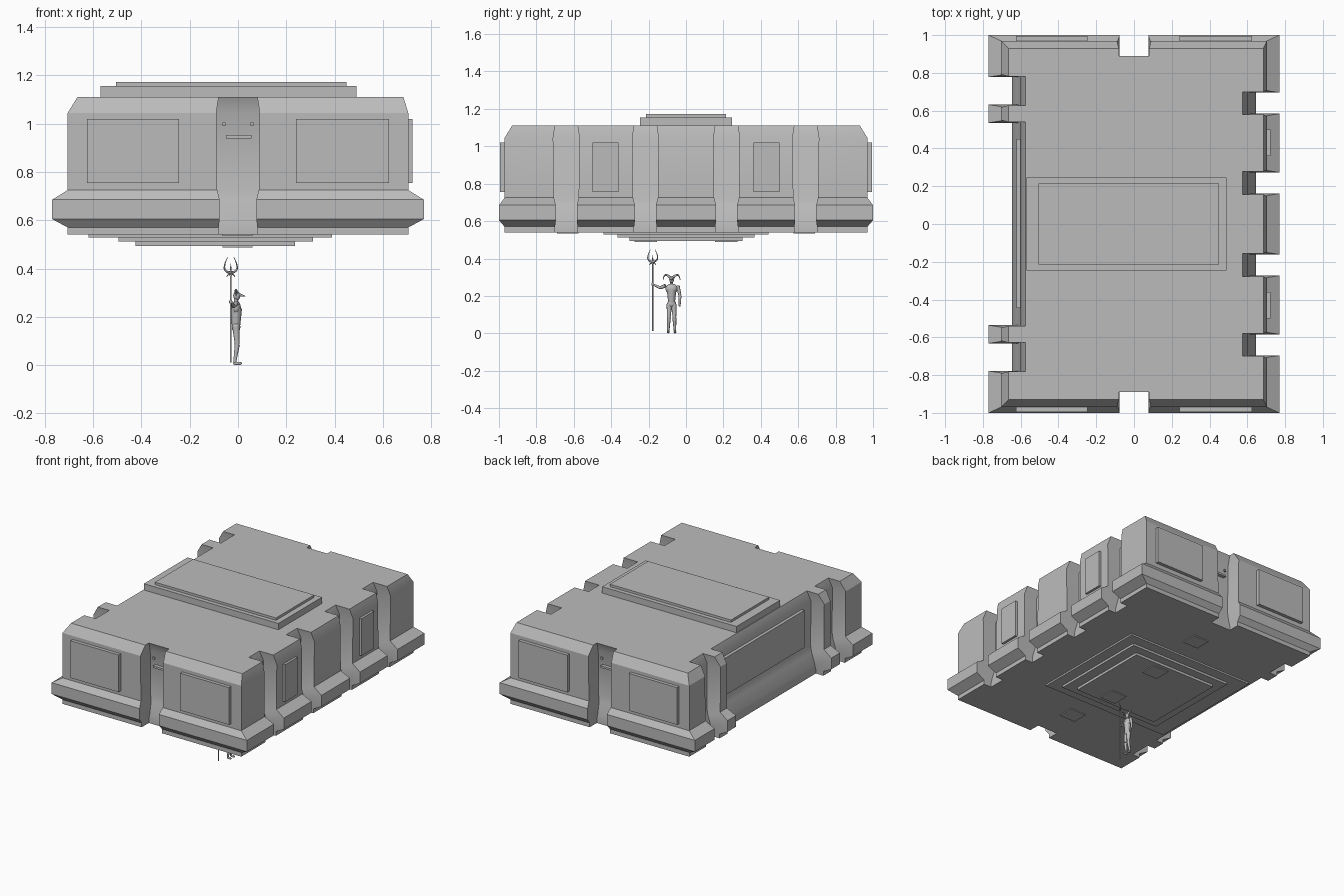
import bpy, bmesh, math
from mathutils import Vector

if "Cube" in bpy.data.objects:
    bpy.data.objects.remove(bpy.data.objects["Cube"], do_unlink=True)

grey = bpy.data.materials.new("stone grey")
grey.use_nodes = True
grey.diffuse_color = (0.5, 0.5, 0.5, 1)
grey.node_tree.nodes["Principled BSDF"].inputs["Base Color"].default_value = (0.5, 0.5, 0.5, 1)


def finish(name, bm, smooth=None):
    bmesh.ops.recalc_face_normals(bm, faces=bm.faces)
    mesh = bpy.data.meshes.new(name)
    bm.to_mesh(mesh)
    bm.free()
    mesh.materials.append(grey)
    ob = bpy.data.objects.new(name, mesh)
    bpy.context.collection.objects.link(ob)
    if smooth:
        bpy.ops.object.select_all(action='DESELECT')
        ob.select_set(True)
        bpy.context.view_layer.objects.active = ob
        bpy.ops.object.shade_smooth_by_angle(angle=math.radians(smooth))
    return ob


def box(name, x, y, z):
    """Box from its (low, high) bounds on each axis."""
    bm = bmesh.new()
    bmesh.ops.create_cube(bm, size=1)
    for v in bm.verts:
        v.co = [b[0] if c < 0 else b[1] for c, b in zip(v.co, (x, y, z))]
    return finish(name, bm)


def limb(name, a, b, r1, r2, sides=10):
    """Tapered cylinder between two points."""
    a, b = Vector(a), Vector(b)
    bm = bmesh.new()
    bmesh.ops.create_cone(bm, cap_ends=True, segments=sides, radius1=r1, radius2=r2, depth=(b - a).length)
    bmesh.ops.rotate(bm, verts=bm.verts, matrix=(b - a).to_track_quat('Z', 'Y').to_matrix())
    bmesh.ops.translate(bm, verts=bm.verts, vec=(a + b) / 2)
    return finish(name, bm, 40)


def ball(name, centre, size):
    bm = bmesh.new()
    bmesh.ops.create_uvsphere(bm, u_segments=12, v_segments=8, radius=1)
    for v in bm.verts:
        v.co = Vector(centre) + v.co * Vector(size)
    return finish(name, bm, 60)


def horn(name, points, radius):
    """Curved spike thinning along its path."""
    curve = bpy.data.curves.new(name, 'CURVE')
    curve.dimensions = '3D'
    curve.bevel_depth, curve.bevel_resolution, curve.resolution_u = radius, 2, 6
    curve.use_fill_caps = True
    sp = curve.splines.new('NURBS')
    sp.points.add(len(points) - 1)
    for i, (p, c) in enumerate(zip(sp.points, points)):
        p.co = (*c, 1)
        p.radius = 1 - 0.85 * i / (len(points) - 1)
    sp.use_endpoint_u, sp.order_u = True, 3
    curve.materials.append(grey)
    ob = bpy.data.objects.new(name, curve)
    bpy.context.collection.objects.link(ob)


# Main block: z, left x, right x, end y, side recess x, end recess y, recess widening
levels = [
    (0.54, 0.705, 0.705, 0.97, 0.645, 0.89, 0.0),
    (0.57, 0.705, 0.705, 0.97, 0.645, 0.89, 0.0),
    (0.605, 0.77, 0.77, 1.0, 0.64, 0.885, -0.004),
    (0.685, 0.77, 0.77, 1.0, 0.615, 0.87, -0.004),
    (0.725, 0.705, 0.705, 0.97, 0.6, 0.86, 0.006),
    (1.045, 0.705, 0.705, 0.97, 0.6, 0.86, 0.01),
    (1.11, 0.665, 0.685, 0.93, 0.575, 0.89, 0.0),
]
right_recesses = [(c, 0.06) for c in (-0.64, -0.217, 0.217, 0.64)]
left_recesses = [(-0.705, 0.077), (0, 0.54), (0.705, 0.077)]
end_recess = [(0, 0.08)]


def edge(recesses, out, inn, g):
    """Distance along the side and distance outwards, for one recessed side."""
    pts = []
    for c, h in recesses:
        pts += [(c - h - g, out), (c - h - g, inn), (c + h + g, inn), (c + h + g, out)]
    return pts


def outline(z, xl, xr, y, xi, yi, g):
    front = [(-xl, -y)] + [(s, -d) for s, d in edge(end_recess, y, yi, g)]
    right = [(xr, -y)] + [(d, s) for s, d in edge(right_recesses, xr, xi, g)]
    back = [(xr, y)] + [(-s, d) for s, d in edge(end_recess, y, yi, g)]
    left = [(-xl, y)] + [(-d, -s) for s, d in edge(left_recesses, xl, xi, g)]
    return [(px, py, z) for px, py in front + right + back + left]


bm = bmesh.new()
rings = [[bm.verts.new(p) for p in outline(*lv)] for lv in levels]
n = len(rings[0])
for low, high in zip(rings, rings[1:]):
    for i in range(n):
        j = (i + 1) % n
        bm.faces.new((low[i], low[j], high[j], high[i]))
bm.faces.new(rings[-1])
bm.faces.new(rings[0][::-1])
finish("main_block", bm, 25)

# Roof slabs
box("roof_slab_lower", (-0.57, 0.49), (-0.245, 0.245), (1.1, 1.155))
box("roof_slab_upper", (-0.505, 0.45), (-0.215, 0.215), (1.15, 1.172))

# Stepped slabs underneath
box("under_slab_outer", (-0.62, 0.39), (-0.44, 0.44), (0.528, 0.55))
box("under_slab_middle", (-0.495, 0.31), (-0.365, 0.365), (0.512, 0.53))
box("under_slab_inner", (-0.425, 0.235), (-0.303, 0.303), (0.494, 0.515))

# Panels and hatches, mirrored front to back
plate_z = (0.755, 1.02)
for s, side in ((-1, "front"), (1, "back")):
    def span(a, b):
        return tuple(sorted((s * a, s * b)))
    box(side + "_panel_right", (-0.625, -0.245), span(0.96, 0.994), plate_z)
    box(side + "_panel_left", (0.24, 0.625), span(0.96, 0.994), plate_z)
    box(side + "_side_panel", (0.69, 0.722), span(0.36, 0.5), plate_z)
    box(side + "_inner_hatch", (-0.065, 0.06), span(0.155, 0.275), (0.488, 0.5))
    box(side + "_outer_hatch", (-0.065, 0.06), span(0.575, 0.69), (0.534, 0.545))
    box(side + "_recess_bar", (-0.05, 0.055), span(0.85, 0.885), (0.939, 0.953))
    for x in (-0.058, 0.058):
        box(side + "_recess_clip", (x - 0.007, x + 0.007), span(0.85, 0.87), (0.99, 1.005))
box("long_recess_panel", (-0.622, -0.59), (-0.445, 0.45), plate_z)

# Small figure: body
cx, cy = -0.008, -0.077
ball("hips", (cx, cy, 0.158), (0.018, 0.024, 0.022))
limb("torso", (cx, cy, 0.155), (cx, cy, 0.235), 0.017, 0.026)
ball("chest", (cx, cy, 0.238), (0.02, 0.033, 0.028))
limb("neck", (cx, cy, 0.25), (cx, cy, 0.28), 0.009, 0.008)
ball("head", (cx + 0.003, cy, 0.288), (0.015, 0.013, 0.019))
limb("beak", (cx + 0.012, cy, 0.291), (cx + 0.04, cy, 0.285), 0.008, 0.001)
for s, side in ((-1, "right"), (1, "left")):
    hip, knee, ankle = (cx, cy + s * 0.012, 0.155), (cx + 0.005, cy + s * 0.015, 0.085), (cx - 0.006, cy + s * 0.018, 0.01)
    limb(side + "_thigh", hip, knee, 0.015, 0.01)
    limb(side + "_shin", knee, ankle, 0.011, 0.006)
    ball(side + "_foot", (cx + 0.006, cy + s * 0.018, 0.007), (0.02, 0.008, 0.007))
    horn(side + "_horn", [(cx, cy + s * 0.008, 0.298), (cx, cy + s * 0.02, 0.312),
                          (cx, cy + s * 0.042, 0.312), (cx, cy + s * 0.046, 0.284)], 0.008)

# Arms: one holds the staff, one hangs down
staff = Vector((-0.03, -0.178, 0))
grip = (staff.x, staff.y, 0.262)
limb("right_upper_arm", (cx, cy - 0.033, 0.255), (cx - 0.01, cy - 0.06, 0.243), 0.01, 0.008)
limb("right_forearm", (cx - 0.01, cy - 0.06, 0.243), grip, 0.008, 0.005)
ball("right_hand", grip, (0.007, 0.007, 0.009))
limb("left_upper_arm", (cx, cy + 0.033, 0.255), (cx, cy + 0.045, 0.2), 0.01, 0.008)
limb("left_forearm", (cx, cy + 0.045, 0.2), (cx + 0.012, cy + 0.043, 0.145), 0.008, 0.005)

# Staff with a crescent head
limb("staff_shaft", staff + Vector((0, 0, 0.012)), staff + Vector((0, 0, 0.375)), 0.004, 0.004)
limb("staff_spike", staff + Vector((0, 0, 0.37)), staff + Vector((0, 0, 0.42)), 0.006, 0.001)
for s, side in ((-1, "right"), (1, "left")):
    def arm(d, z):
        return staff + Vector((s * d, s * d, z))
    horn(side + "_crescent", [arm(0, 0.383), arm(0.024, 0.385), arm(0.028, 0.418), arm(0.012, 0.448)], 0.006)
    horn(side + "_barb", [arm(0, 0.38), arm(0.012, 0.376), arm(0.018, 0.365)], 0.005)
